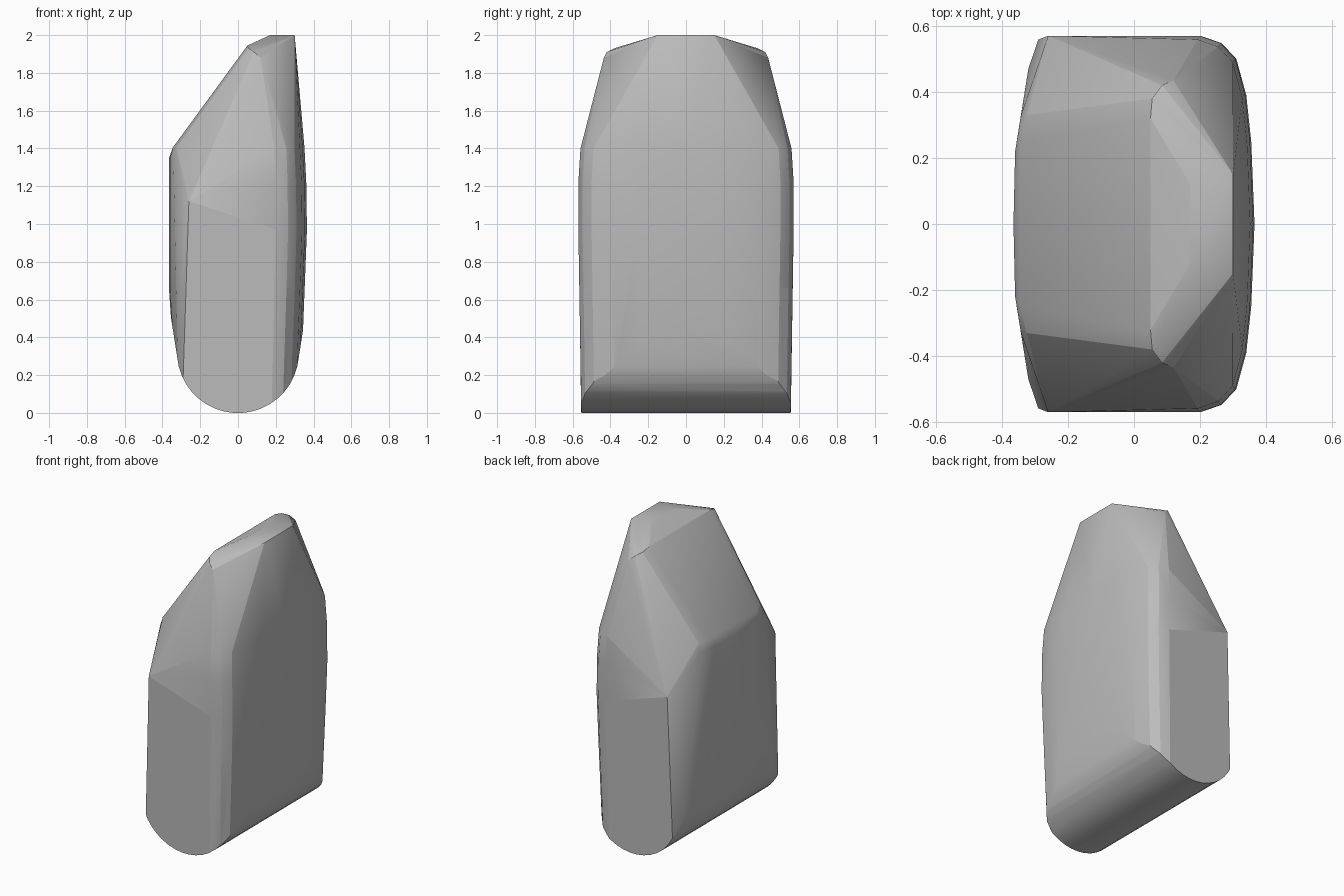
import bpy, bmesh, math
from mathutils import Vector

cube = bpy.data.objects.get("Cube")
if cube:
    bpy.data.objects.remove(cube, do_unlink=True)

stone = bpy.data.materials.new("stone grey")
stone.use_nodes = True
stone.diffuse_color = (0.5, 0.5, 0.5, 1)
stone.node_tree.nodes["Principled BSDF"].inputs["Base Color"].default_value = (0.5, 0.5, 0.5, 1)

# Half outline of the bulging right-hand side, repeated at several heights
RIGHT_SIDE = [(0.2, 0.57), (0.265, 0.548), (0.31, 0.5), (0.34, 0.39), (0.355, 0.25), (0.365, 0)]
LEVELS = [(0, 0.89, 0.972), (0.3, 0.89, 0.98), (0.66, 0.97, 0.99), (0.97, 1, 1), (1.22, 0.99, 1), (1.4, 0.965, 0.98)]
points = [(x * sx, y * sy, z) for z, sx, sy in LEVELS for x, y in RIGHT_SIDE]

# Left-hand side: flat face with a tapering chamfer
points += [(-0.29, 0.555, 0), (-0.29, 0.558, 0.2), (-0.26, 0.57, 1.12),
           (-0.32, 0.47, 0), (-0.32, 0.47, 0.3)]
for z in (0.65, 1.35):
    points += [(-0.365, 0, z), (-0.36, 0.22, z), (-0.342, 0.33, z)]
points += [(-0.345, 0.25, 1.405), (-0.325, 0.33, 1.405)]

# Slanted crown
points += [(0.05, 0.32, 1.945), (0.055, 0.38, 1.93), (0.085, 0.42, 1.91), (0.12, 0.435, 1.88),
           (0.17, 0.12, 2), (0.3, 0.15, 2)]

# Mirror front to back and wrap in a convex skin
bm = bmesh.new()
for x, y, z in points:
    bm.verts.new((x, y, z))
    if y:
        bm.verts.new((x, -y, z))


def wrap():
    bmesh.ops.convex_hull(bm, input=bm.verts[:])
    loose = [v for v in bm.verts if not v.link_faces]
    bmesh.ops.delete(bm, geom=loose, context='VERTS')


wrap()

# Round the underside with a fan of tangent cuts
CUTS = 20
for i in range(1, CUTS):
    a = math.pi * (1 + i / CUTS)
    n = Vector((math.cos(a), 0, math.sin(a)))
    rim = Vector((0.322 * n.x, 0, 0.322 + 0.322 * n.z))
    bmesh.ops.bisect_plane(bm, geom=bm.verts[:] + bm.edges[:] + bm.faces[:],
                           plane_co=rim, plane_no=n, clear_outer=True)
wrap()
bmesh.ops.remove_doubles(bm, verts=bm.verts[:], dist=0.002)
bmesh.ops.dissolve_limit(bm, angle_limit=math.radians(1.5), verts=bm.verts[:], edges=bm.edges[:])
bmesh.ops.recalc_face_normals(bm, faces=bm.faces[:])

mesh = bpy.data.meshes.new("stone_block")
bm.to_mesh(mesh)
bm.free()
mesh.materials.append(stone)
block = bpy.data.objects.new("stone_block", mesh)
bpy.context.collection.objects.link(block)

# Soften the edges slightly and shade smooth
bevel = block.modifiers.new("soft_edges", 'BEVEL')
bevel.width = 0.015
bevel.segments = 2
bevel.angle_limit = math.radians(20)
bpy.ops.object.select_all(action='DESELECT')
block.select_set(True)
bpy.context.view_layer.objects.active = block
bpy.ops.object.shade_smooth_by_angle(angle=math.radians(40))
